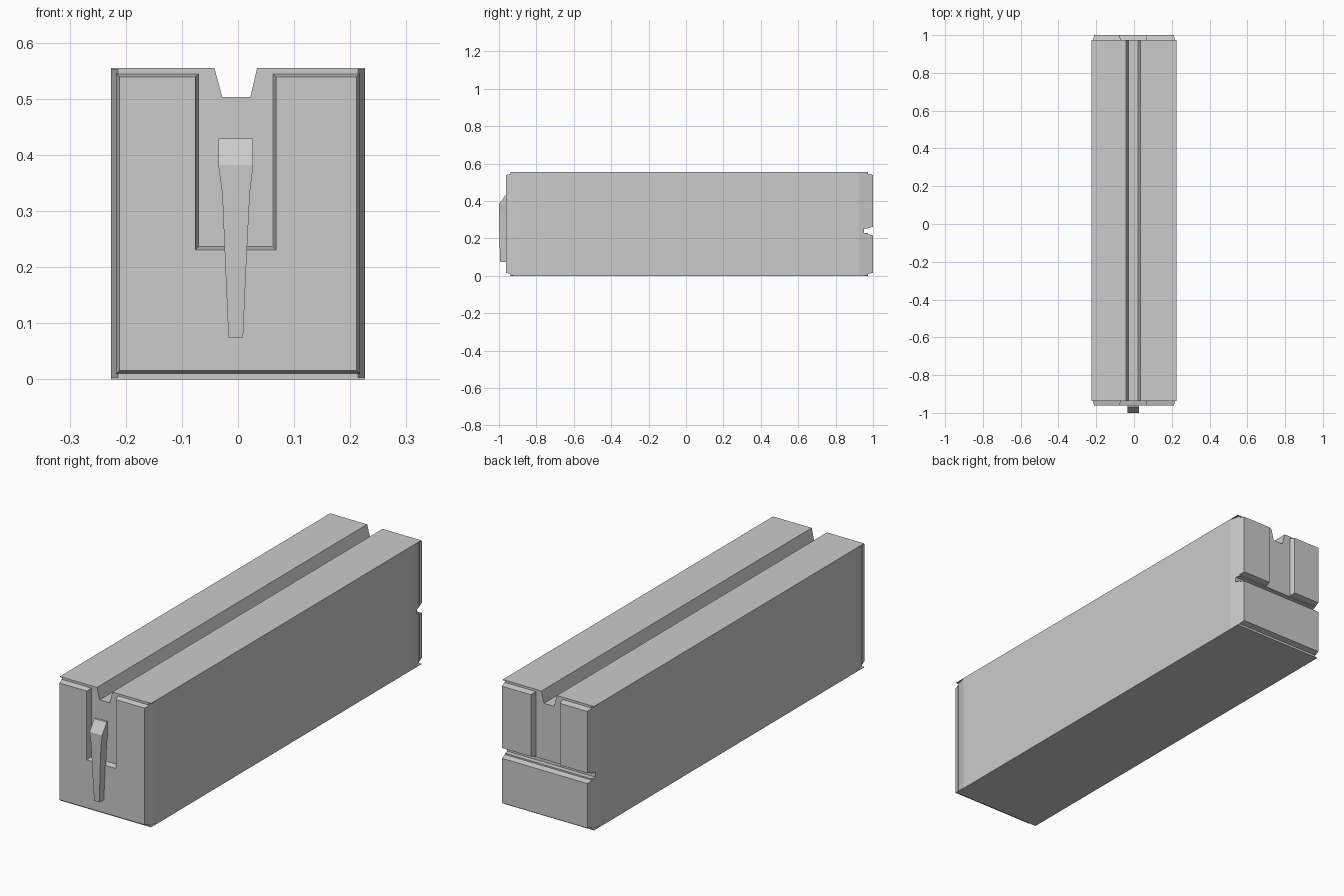
import bpy, bmesh
from mathutils import Vector

if "Cube" in bpy.data.objects:
    bpy.data.objects.remove(bpy.data.objects["Cube"])


def add_object(name, bm):
    bmesh.ops.recalc_face_normals(bm, faces=bm.faces)
    mesh = bpy.data.meshes.new(name)
    bm.to_mesh(mesh)
    bm.free()
    ob = bpy.data.objects.new(name, mesh)
    bpy.context.collection.objects.link(ob)
    return ob


def loft(name, rings):
    """Closed solid through a list of equal-length point rings."""
    bm = bmesh.new()
    loops = [[bm.verts.new(p) for p in ring] for ring in rings]
    n = len(loops[0])
    for a, b in zip(loops, loops[1:]):
        for i in range(n):
            j = (i + 1) % n
            bm.faces.new((a[i], a[j], b[j], b[i]))
    bm.faces.new(loops[0])
    bm.faces.new(loops[-1])
    return add_object(name, bm)


def inset(outline, d):
    """Offset a counter-clockwise, right-angled outline inward by d."""
    out = []
    for i, p in enumerate(outline):
        p = Vector(p)
        e1 = (p - Vector(outline[i - 1])).normalized()
        e2 = (Vector(outline[(i + 1) % len(outline)]) - p).normalized()
        out.append(p + d * Vector((-e1.y - e2.y, e1.x + e2.x)))
    return out


def panel(name, outline, y_base, y_face):
    """Raised end panel with slightly drafted sides."""
    rings = [[(x, y, z) for x, z in pts] for y, pts in
             ((y_base, outline), (y_face, inset(outline, 0.006)))]
    return loft(name, rings)


def rect(x0, x1, z0, z1):
    return [(x0, z0), (x1, z0), (x1, z1), (x0, z1)]


def cut(ob, cutter):
    mod = ob.modifiers.new("cut", 'BOOLEAN')
    mod.operation, mod.solver, mod.object = 'DIFFERENCE', 'EXACT', cutter
    cutter.hide_render = True
    bpy.context.view_layer.objects.active = ob
    bpy.ops.object.modifier_apply(modifier=mod.name)
    bpy.data.objects.remove(cutter)


W, H = 0.226, 0.555
FRONT, BACK = -0.938, 0.974

# body: block with a tapered groove along the top
profile = [(-W, 0), (W, 0), (W, H), (0.034, H), (0.022, 0.503),
           (-0.028, 0.503), (-0.042, H), (-W, H)]
body = loft("body", [[(x, y, z) for x, z in profile] for y in (FRONT, BACK)])

# shallow slanted recesses at the four upright corners
for s in (-1, 1):
    for y_end, d in ((FRONT, 1), (BACK, -1)):
        tri = [(s * W, y_end + d * 0.05), (s * (W - 0.012), y_end),
               (s * (W - 0.012), y_end - d * 0.03), (s * (W + 0.02), y_end - d * 0.03),
               (s * (W + 0.02), y_end + d * 0.05)]
        cut(body, loft("corner_cutter", [[(x, y, z) for x, y in tri]
                                         for z in (0.003, H - 0.003)]))

# horizontal seam across the back
cut(body, loft("seam_cutter", [[(x, y, z) for x, z in rect(-0.3, 0.3, 0.228, 0.252)]
                               for y in (0.952, 1.1)]))

# front panel with a slot down to mid height
PX, Z0, Z1, SL, SR = 0.217, 0.01, 0.545, -0.07, 0.062
panel("front_panel", [(-PX, Z0), (PX, Z0), (PX, Z1), (SR, Z1), (SR, 0.237),
                      (SL, 0.237), (SL, Z1), (-PX, Z1)], FRONT + 0.001, -0.962)

# back panels: two above the seam, one below
panel("back_panel_left", rect(-PX, SL, 0.256, Z1), BACK - 0.001, 1.0)
panel("back_panel_right", rect(SR, PX, 0.256, Z1), BACK - 0.001, 1.0)
panel("back_panel_lower", rect(-PX, PX, Z0, 0.222), BACK - 0.001, 1.0)

# tapered lever on the front: height, front y, left x, right x
stations = [(0.075, -0.993, -0.017, 0.009), (0.2, -0.998, -0.0225, 0.0145),
            (0.33, -1.0, -0.028, 0.021), (0.382, -1.0, -0.035, 0.027),
            (0.429, -0.968, -0.035, 0.027)]
loft("lever", [[(l, -0.957, z), (r, -0.957, z), (r, y, z), (l, y, z)]
               for z, y, l, r in stations])
